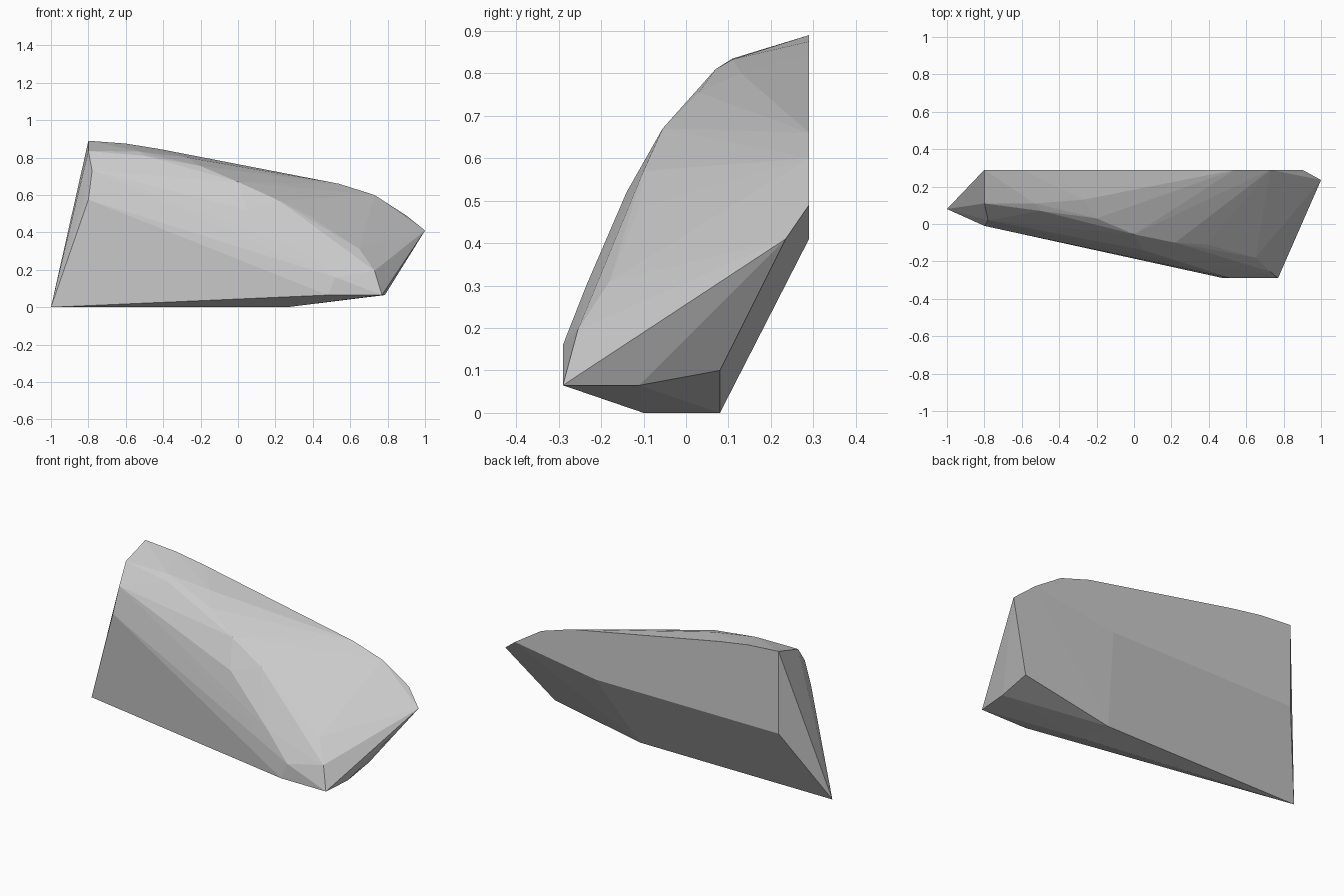
import bpy
import bmesh

# Remove the default cube
default_cube = bpy.data.objects.get("Cube")
if default_cube:
    bpy.data.objects.remove(default_cube, do_unlink=True)


def make_material(name, colour):
    material = bpy.data.materials.new(name)
    material.use_nodes = True
    material.diffuse_color = colour
    shader = next(n for n in material.node_tree.nodes if n.type == "BSDF_PRINCIPLED")
    shader.inputs["Base Color"].default_value = colour
    return material


def hull_object(name, points, material):
    """Wrap the corner points in a closed faceted skin."""
    bm = bmesh.new()
    for point in points:
        bm.verts.new(point)
    bmesh.ops.convex_hull(bm, input=bm.verts[:])
    loose = [vert for vert in bm.verts if not vert.link_faces]
    bmesh.ops.delete(bm, geom=loose, context="VERTS")
    bmesh.ops.recalc_face_normals(bm, faces=bm.faces[:])
    mesh = bpy.data.meshes.new(name)
    bm.to_mesh(mesh)
    bm.free()
    for polygon in mesh.polygons:
        polygon.use_smooth = False
    mesh.materials.append(material)
    rock = bpy.data.objects.new(name, mesh)
    bpy.context.scene.collection.objects.link(rock)
    return rock


# Flat vertical back: outline as (x, z) on one plane
back_depth = 0.29
back_outline = [(-0.8, 0.41), (-0.8, 0.89), (-0.6, 0.875), (-0.42, 0.846),
                (0.54, 0.66), (0.73, 0.6), (0.9, 0.49), (0.38, 0.41)]
back = [(x, back_depth, z) for x, z in back_outline]

# Resting base, sloping up towards the right end
base = [(-1, 0.08, 0), (0.24, 0.08, 0), (0.26, -0.1, 0),
        (0.48, -0.29, 0.065), (0.77, -0.29, 0.065)]

# Pointed left end and chipped right end
left_end = [(-0.8, 0.11, 0.835), (-0.78, 0.02, 0.73), (-0.8, -0.01, 0.575)]
right_end = [(1, 0.235, 0.41), (0.79, 0.08, 0.1), (0.785, -0.11, 0.065),
             (0.73, -0.255, 0.195)]

# Worn ridge running down the front from left to right
ridge = [(-0.53, 0.11, 0.833), (-0.5, 0.07, 0.81), (-0.27, 0.13, 0.8),
         (-0.2, 0.03, 0.755), (0, -0.055, 0.67), (0.05, -0.14, 0.52),
         (0.22, -0.1, 0.57), (0.39, -0.11, 0.485), (0.35, -0.235, 0.3),
         (0.65, -0.18, 0.31), (0.52, -0.29, 0.16)]

stone_grey = make_material("stone grey", (0.6, 0.6, 0.6, 1))
hull_object("rock", back + base + left_end + right_end + ridge, stone_grey)
